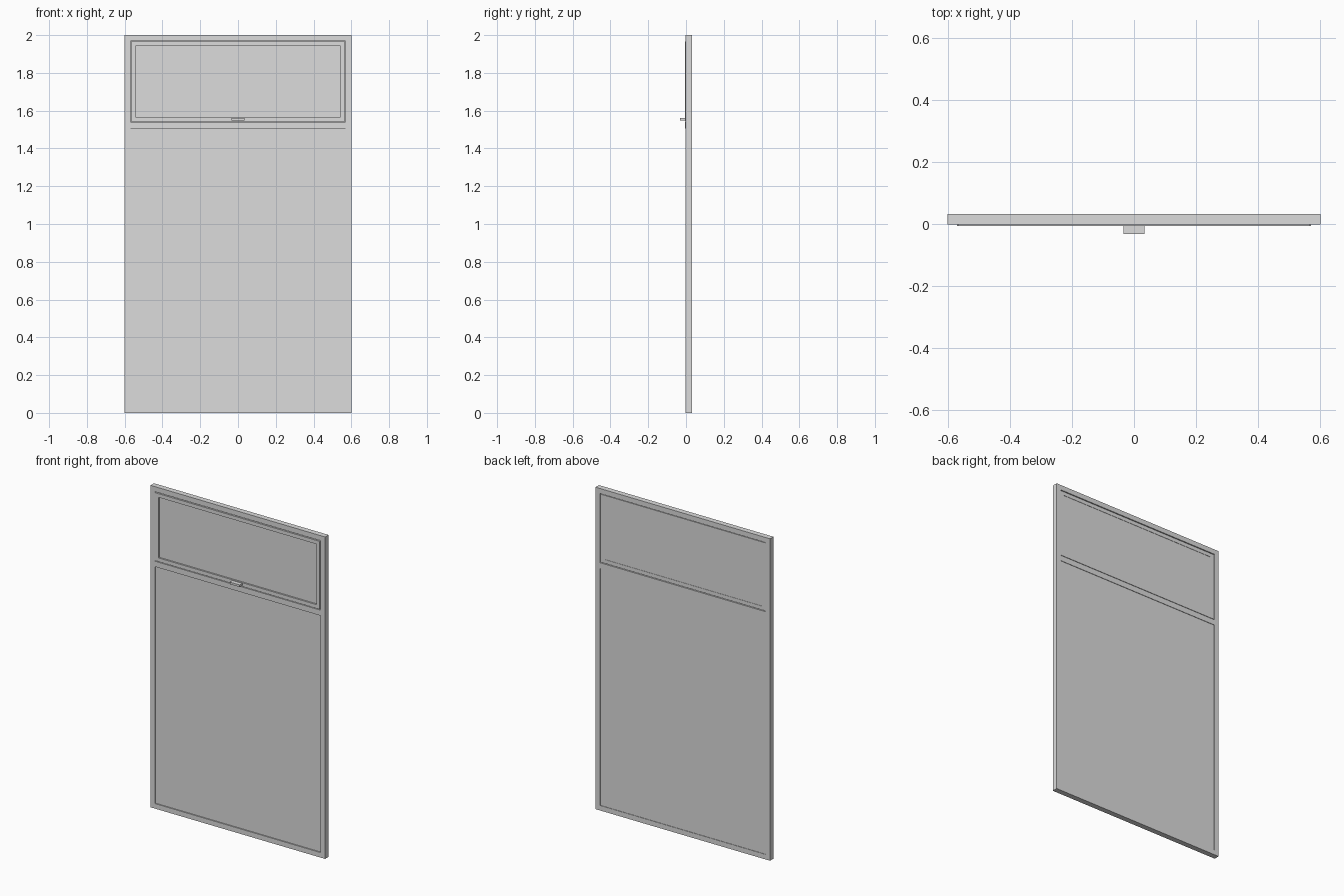
import bpy, bmesh

cube = bpy.data.objects.get("Cube")
if cube:
    bpy.data.objects.remove(cube, do_unlink=True)

gray = bpy.data.materials.new("light_gray")
gray.use_nodes = True
color = (0.715, 0.715, 0.715, 1)
gray.diffuse_color = color
bsdf = next(n for n in gray.node_tree.nodes if n.type == 'BSDF_PRINCIPLED')
bsdf.inputs["Base Color"].default_value = color


def finish(name, bm):
    bmesh.ops.recalc_face_normals(bm, faces=bm.faces)
    mesh = bpy.data.meshes.new(name)
    bm.to_mesh(mesh)
    bm.free()
    mesh.materials.append(gray)
    obj = bpy.data.objects.new(name, mesh)
    bpy.context.collection.objects.link(obj)


def box(name, half, z0, z1, y0, y1):
    """Block centred on x, given its half width, height range and depth range."""
    bm = bmesh.new()
    bmesh.ops.create_cube(bm, size=1)
    for v in bm.verts:
        v.co.x *= 2 * half
        v.co.y = y0 if v.co.y < 0 else y1
        v.co.z = z0 if v.co.z < 0 else z1
    finish(name, bm)


def ring(name, half, z0, z1, width, y0, y1):
    """Mitred rectangular frame with an open middle."""
    bm = bmesh.new()

    def loop(inset, y):
        x, low, high = half - inset, z0 + inset, z1 - inset
        return [bm.verts.new((a, y, b)) for a, b in
                ((-x, low), (x, low), (x, high), (-x, high))]

    loops = [loop(0, y0), loop(width, y0), loop(width, y1), loop(0, y1)]
    for i, a in enumerate(loops):
        b = loops[(i + 1) % len(loops)]
        for j in range(4):
            k = (j + 1) % 4
            bm.faces.new((a[j], a[k], b[k], b[j]))
    finish(name, bm)


front, back = -0.002, 0.032
proud = -0.006
inner = 0.57

# Fixed outer frame and the crossbar
ring("outer_frame", 0.6, 0, 2, 0.031, front, back)
box("transom", inner, 1.505, 1.539, proud, back)

# Large fixed lower pane
box("lower_pane", inner, 0.03, 1.51, 0.005, 0.029)

# Opening upper sash with its pane, set in a narrow groove
ring("upper_sash", inner - 0.004, 1.543, 1.965, 0.023, proud, 0.03)
box("upper_pane", 0.545, 1.563, 1.942, 0.004, 0.028)

# Thin stop closing the groove around the sash
ring("sash_stop", inner, 1.538, 1.97, 0.01, 0.01, 0.016)

# Pull handle on the bottom rail of the sash
box("handle", 0.034, 1.549, 1.562, -0.032, proud)
